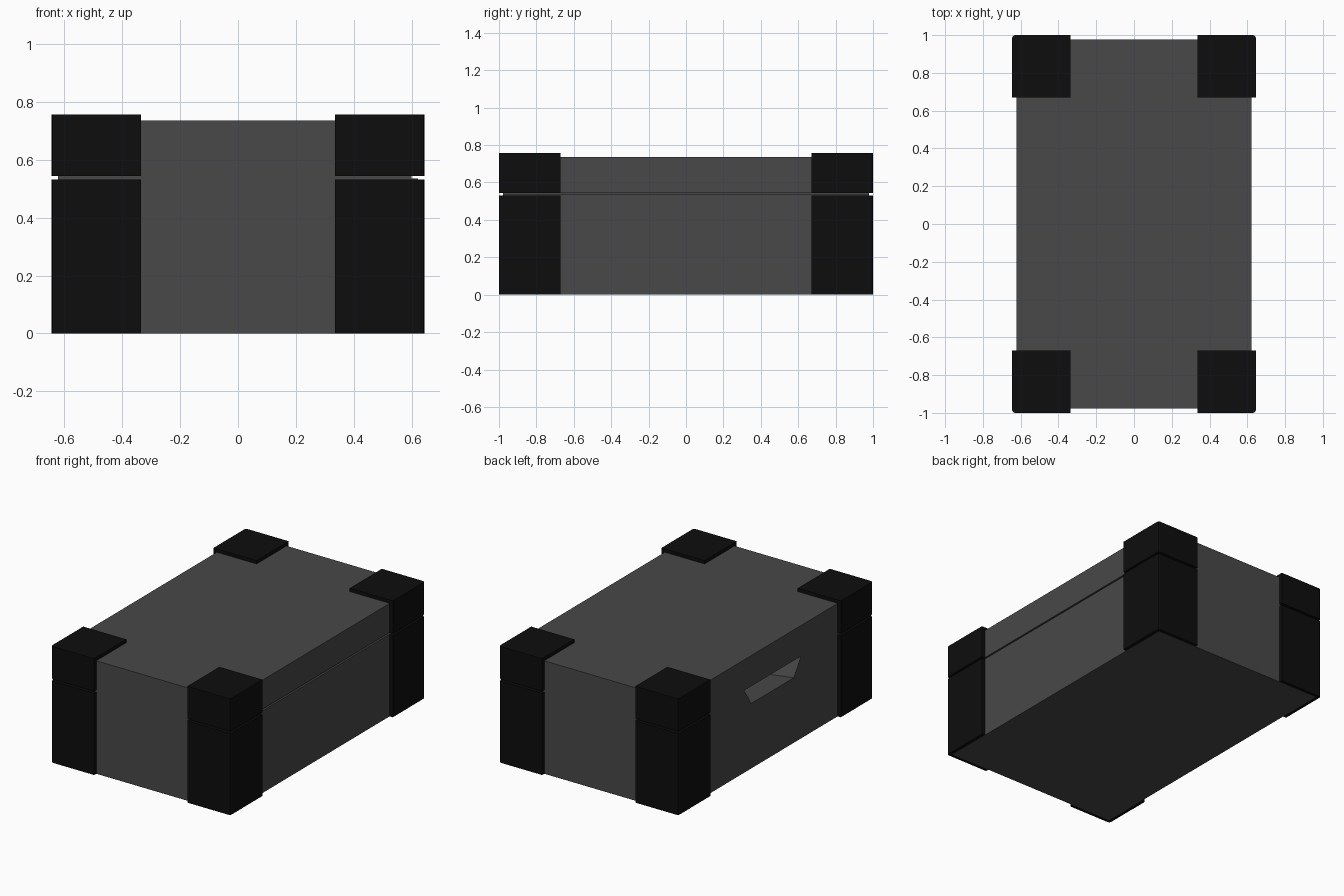
import bpy
import bmesh

cube = bpy.data.objects.get("Cube")
if cube:
    bpy.data.objects.remove(cube)

# Half sizes and heights
BX, BY, TOP = 0.622, 0.978, 0.735
OX, OY = 0.645, 1.0
IX, IY = 0.335, 0.67
SEAM, GAP_LOW, GAP_HIGH, CAP = 0.535, 0.531, 0.544, 0.757


def material(name, rgb):
    m = bpy.data.materials.new(name)
    m.use_nodes = True
    m.diffuse_color = (*rgb, 1)
    bsdf = m.node_tree.nodes["Principled BSDF"]
    bsdf.inputs["Base Color"].default_value = (*rgb, 1)
    bsdf.inputs["Roughness"].default_value = 0.8
    return m


grey = material("dark grey panel", (0.065, 0.065, 0.065))
black = material("black corner guard", (0.004, 0.004, 0.004))


def prism(name, points, offset, mat):
    """Closed prism: a 3D outline swept along an offset."""
    bm = bmesh.new()
    face = bm.faces.new([bm.verts.new(p) for p in points])
    ext = bmesh.ops.extrude_face_region(bm, geom=[face])
    moved = [v for v in ext["geom"] if isinstance(v, bmesh.types.BMVert)]
    bmesh.ops.translate(bm, verts=moved, vec=offset)
    bmesh.ops.recalc_face_normals(bm, faces=bm.faces)
    mesh = bpy.data.meshes.new(name)
    bm.to_mesh(mesh)
    bm.free()
    mesh.materials.append(mat)
    obj = bpy.data.objects.new(name, mesh)
    bpy.context.collection.objects.link(obj)
    return obj


# Case base
base = prism("case_base",
             [(-BX, -BY, 0), (BX, -BY, 0), (BX, BY, 0), (-BX, BY, 0)],
             (0, 0, SEAM), grey)

# Tapered finger pocket under the lid, its floor sloping inward
cutter = prism("pocket_cutter",
               [(-BX - 0.05, -0.3, SEAM + 0.015), (-BX - 0.05, -0.22, 0.43),
                (-BX - 0.05, 0.22, 0.43), (-BX - 0.05, 0.3, SEAM + 0.015)],
               (0.28, 0, 0), grey)
for v in cutter.data.vertices:
    if v.co.x > -BX and v.co.z < SEAM:
        v.co.z -= 0.04
cutter.hide_render = True
cutter.hide_viewport = True
cut = base.modifiers.new("finger_pocket", "BOOLEAN")
cut.operation = "DIFFERENCE"
cut.solver = "EXACT"
cut.object = cutter

# Lid, stepped in along one long side to leave the opening groove
lid_profile = [(-BX, SEAM), (0.6, SEAM), (0.6, SEAM + 0.01),
               (BX, SEAM + 0.01), (BX, TOP), (-BX, TOP)]
prism("case_lid", [(x, -BY, z) for x, z in lid_profile], (0, 2 * BY, 0), grey)

# Corner guards: L-shaped shells below, full caps above
C = 0.014
outer = [(IX, OY), (OX - C, OY), (OX - C * 0.3, OY - C * 0.3),
         (OX, OY - C), (OX, IY)]
shell = outer + [(BX, IY), (BX, BY), (IX, BY)]
cap = outer + [(IX, IY)]
for end, sy in (("front", -1), ("back", 1)):
    for side, sx in (("right", -1), ("left", 1)):
        tag = f"{end}_{side}"
        prism(f"lower_guard_{tag}", [(x * sx, y * sy, 0) for x, y in shell],
              (0, 0, GAP_LOW), black)
        prism(f"upper_guard_{tag}",
              [(x * sx, y * sy, GAP_HIGH) for x, y in cap],
              (0, 0, CAP - GAP_HIGH), black)
